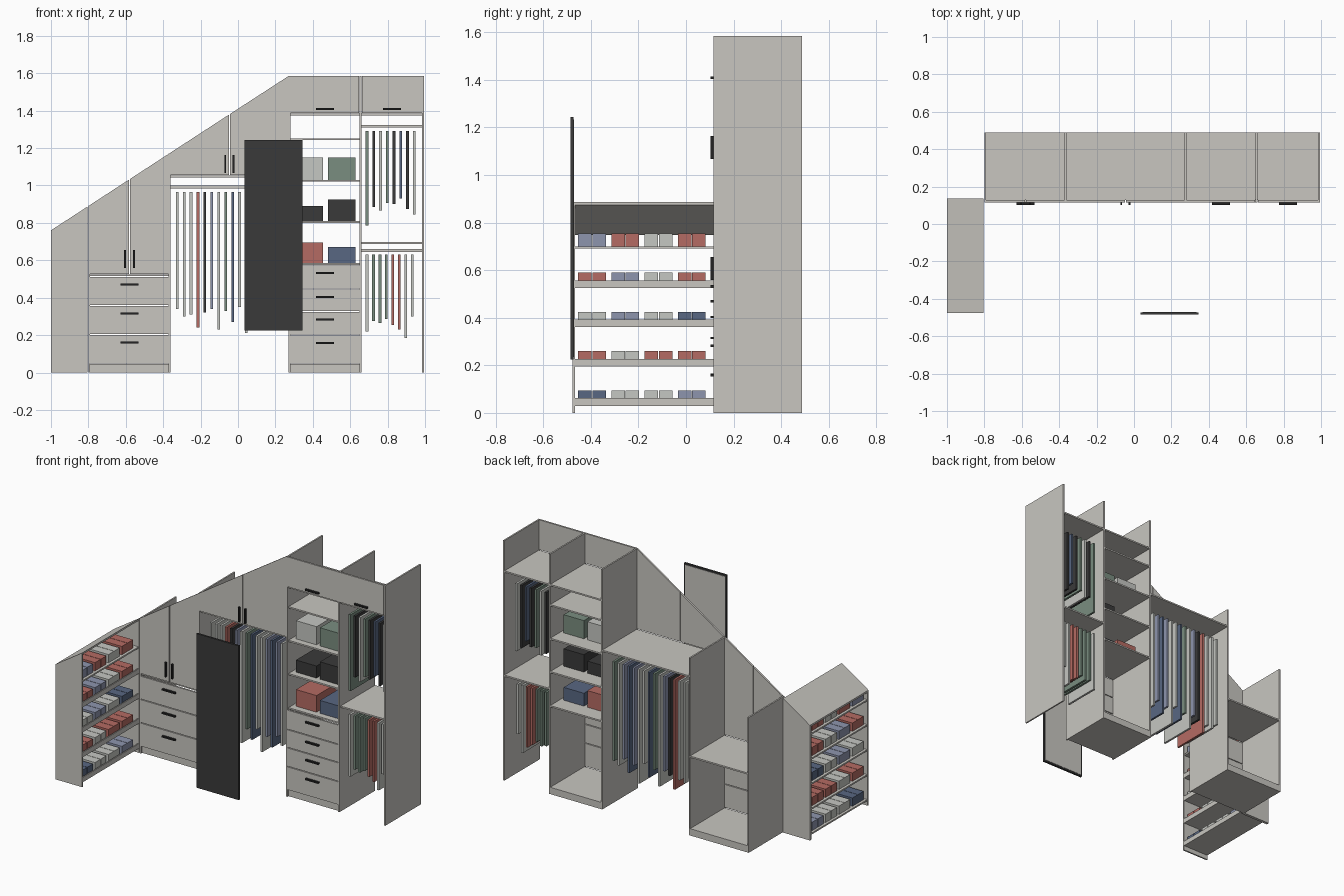
import bpy

cube = bpy.data.objects.get("Cube")
if cube:
    bpy.data.objects.remove(cube, do_unlink=True)


def make_material(name, red, green, blue):
    material = bpy.data.materials.new(name)
    material.use_nodes = True
    colour = (red, green, blue, 1)
    material.diffuse_color = colour
    material.node_tree.nodes["Principled BSDF"].inputs["Base Color"].default_value = colour
    return material


panel = make_material("warm grey board", .58, .565, .53)
pale = make_material("pale grey", .56, .57, .54)
red = make_material("dusty red", .46, .147, .125)
navy = make_material("slate blue", .098, .136, .223)
sky = make_material("light blue", .27, .30, .42)
green = make_material("sage green", .195, .27, .216)
black = make_material("charcoal", .042, .042, .042)
metal = make_material("black metal", .017, .017, .017)
palette = dict(W=pale, R=red, N=navy, S=sky, G=green, K=black)


def prism(name, outline, y0, y1, material):
    """Extrude an outline in the xz plane from y0 to y1."""
    count = len(outline)
    verts = [(x, y, z) for y in (y0, y1) for x, z in outline]
    faces = [tuple(range(count)), tuple(reversed(range(count, 2 * count)))]
    for i in range(count):
        j = (i + 1) % count
        faces.append((j, i, i + count, j + count))
    mesh = bpy.data.meshes.new(name)
    mesh.from_pydata(verts, [], faces)
    mesh.materials.append(material)
    obj = bpy.data.objects.new(name, mesh)
    bpy.context.collection.objects.link(obj)
    return obj


def box(name, x, y, z, material=panel):
    outline = [(x[0], z[0]), (x[1], z[0]), (x[1], z[1]), (x[0], z[1])]
    return prism(name, outline, y[0], y[1], material)


def roof(x):
    """Height of the sloping ceiling line."""
    return min(.76 + .65 * (x + 1), 1.585)


def sloped(name, x0, x1, z0, y):
    outline = [(x0, z0), (x1, z0), (x1, roof(x1)), (x0, roof(x0))]
    return prism(name, outline, y[0], y[1], panel)


BOARD = .01
FRONT, BACK = .128, .488
depth = (FRONT, BACK)
face = (.116, FRONT)
grip = (.102, .116)


def shelf(name, x0, x1, top):
    box(name, (x0, x1), depth, (top - BOARD, top))


def handle(name, x, z, upright=False):
    half = .048
    if upright:
        box(name, (x - .005, x + .005), grip, (z - half, z + half), metal)
    else:
        box(name, (x - half, x + half), grip, (z - .005, z + .005), metal)


def drawers(name, x0, x1, levels):
    box(name + "_plinth", (x0, x1), depth, (0, levels[0]))
    for low, high in zip(levels, levels[1:]):
        box(name + "_drawer_front", (x0, x1), face, (low + .003, high - .002))
        handle(name + "_drawer_handle", (x0 + x1) / 2, high - .042)


def garments(name, start, step, top, colours, bottoms):
    for i, (key, bottom) in enumerate(zip(colours, bottoms)):
        x = start + i * step
        box(name, (x - .007, x + .007), (.18, .43), (bottom, top), palette[key])


def rail(name, x0, x1, z):
    box(name, (x0, x1), (.30, .318), (z, z + .014))


# Upright side panels
uprights = [-.795, -.367, .275, .655, .99]
for x in uprights:
    box("upright_panel", (x - .005, x + .005), (face[0], BACK), (0, roof(x)))
bays = [(a + .005, b - .005) for a, b in zip(uprights, uprights[1:])]

# Low bay with drawers and two sloping doors
a, b = bays[0]
middle = (a + b) / 2
drawers("low_bay", a, b, [.045, .202, .357, .512])
shelf("low_bay_shelf", a, b, .525)
sloped("low_bay_door", a, middle - .003, .528, face)
sloped("low_bay_door", middle + .003, b, .528, face)
for side in (-1, 1):
    handle("low_bay_door_handle", middle + side * .024, .607, True)

# Hanging bay below a sloping cupboard
a, b = bays[1]
middle = (a + b) / 2
shelf("hanging_bay_shelf", a, b, 1.053)
sloped("hanging_bay_door", a, middle - .002, 1.056, face)
sloped("hanging_bay_door", middle + .002, b, 1.056, face)
for side in (-1, 1):
    handle("hanging_bay_door_handle", middle + side * .022, 1.115, True)
rail("hanging_bay_rail", a, b, .985)
garments("long_garment", -.325, .037, .965, "WWWRKSWGNWWSNSWG",
         [.34, .30, .31, .24, .32, .34, .23, .33, .27, .35,
          .21, .32, .26, .34, .29, .31])

# Shelf bay with drawers and storage boxes
a, b = bays[2]
drawers("shelf_bay", a, b, [.045, .2, .325, .445, .575])
for top in (.585, .81, 1.03, 1.252, 1.385):
    shelf("shelf_bay_shelf", a, b, top)
for base, left, right, heights in ((.585, red, navy, (.11, .085)),
                                   (.81, black, black, (.08, .115)),
                                   (1.03, pale, green, (.12, .12))):
    box("storage_box", (.305, .455), (.17, .38), (base, base + heights[0]), left)
    box("storage_box", (.48, .628), (.17, .38), (base, base + heights[1]), right)

# Double hanging bay
c, d = bays[3]
shelf("double_bay_top_shelf", c, d, 1.385)
shelf("double_bay_middle_shelf", c, d, .697)
rail("double_bay_upper_rail", c, d, 1.31)
rail("double_bay_lower_rail", c, d, .645)
garments("upper_garment", .69, .036, 1.29, "GKWGKNKW",
         [.785, .885, .865, .905, .9, .93, .875, .845])
garments("lower_garment", .69, .0345, .63, "WGGGRRWW",
         [.22, .275, .265, .285, .255, .23, .185, .30])

# Top cupboard doors
for x0, x1 in bays[2:]:
    box("top_cupboard_door", (x0 + .002, x1 - .002), face, (1.388, 1.585))
    handle("top_cupboard_handle", (x0 + x1) / 2, 1.408)

# Shoe rack: sloping end panels and roof
left, right = -1, -.805
sloped("rack_front_panel", left, right, 0, (-.477, -.467))
sloped("rack_back_panel", left, right, 0, (face[0], FRONT + .007))
prism("rack_roof", [(left, roof(left) - .012), (right, roof(right) - .012),
                    (right, roof(right)), (left, roof(left))], -.477, FRONT + .007, panel)

# Shoe rack shelves with retaining lips and paired shoes
rows = ["NWWS", "RWRR", "WSWN", "RSWR", "SRWR"]
for level, row in enumerate(rows):
    base = .03 + level * .165
    span = (-.467, face[0])
    box("shoe_shelf", (left + .003, right - .003), span, (base, base + BOARD))
    if level < len(rows) - 1:
        box("shoe_shelf_lip", (right - .008, right), span, (base, base + .032))
    for i, key in enumerate(row):
        for j in range(2):
            y = -.454 + i * .14 + j * .06
            box("shoe", (left + .02, right - .02), (y, y + .057),
                (base + BOARD, base + .065), palette[key])

# Free-standing framed mirror with backing plate
box("mirror_frame", (.035, .345), (-.485, -.472), (.225, 1.243), black)
box("mirror_backing", (.045, .335), (-.472, -.470), (.235, 1.233), panel)
